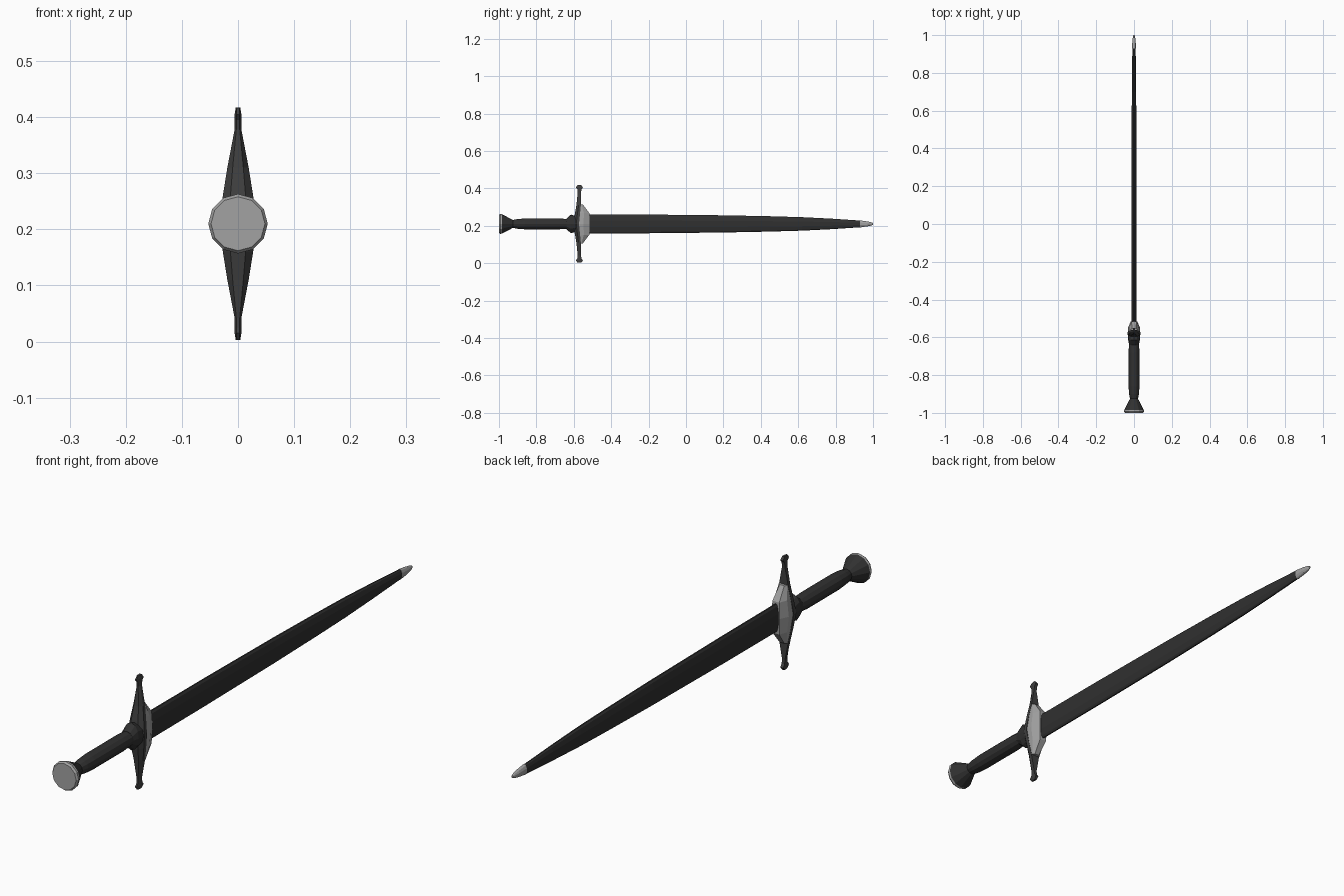
import bpy, bmesh, math

if "Cube" in bpy.data.objects:
    bpy.data.objects.remove(bpy.data.objects["Cube"])

Z0 = 0.21  # height of the sword's axis


def material(name, v):
    m = bpy.data.materials.new(name)
    m.diffuse_color = (v, v, v, 1)
    m.use_nodes = True
    m.node_tree.nodes["Principled BSDF"].inputs["Base Color"].default_value = m.diffuse_color
    return m


BLACK = material("black leather", 0.03)
IRON = material("dark iron", 0.05)
STEEL = material("grey steel", 0.36)


def loft(name, rings, mats, rule=None):
    """Skin a list of equal-length point rings, cap both ends."""
    bm = bmesh.new()
    loops = [[bm.verts.new(p) for p in r] for r in rings]
    n = len(loops[0])
    for a, b in zip(loops, loops[1:]):
        for i in range(n):
            j = (i + 1) % n
            bm.faces.new((a[i], a[j], b[j], b[i]))
    bm.faces.new(loops[0])
    bm.faces.new(loops[-1])
    bmesh.ops.recalc_face_normals(bm, faces=bm.faces)
    if rule:
        for f in bm.faces:
            f.material_index = rule(f.calc_center_median())
    me = bpy.data.meshes.new(name)
    bm.to_mesh(me)
    bm.free()
    for m in mats:
        me.materials.append(m)
    ob = bpy.data.objects.new(name, me)
    bpy.context.collection.objects.link(ob)
    return ob


def ellipse(y, rx, rz, n=12):
    return [(rx * math.cos(math.tau * i / n), y, Z0 + rz * math.sin(math.tau * i / n))
            for i in range(n)]


def lens(y, rx, rz):
    """Flattened scabbard section with narrow edges."""
    shape = [(1, 0.35), (.6, .85), (.2, 1), (-.2, 1), (-.6, .85), (-1, .35)]
    shape += [(-x, -z) for x, z in shape]
    return [(x * rx, y, Z0 + z * rz) for x, z in shape]


# Scabbard with a steel tip
loft("scabbard", [lens(*s) for s in (
    (-.56, .012, .051), (-.2, .012, .05), (.2, .012, .046), (.45, .012, .041),
    (.62, .012, .036), (.78, .010, .028), (.93, .009, .018))], [BLACK])
loft("scabbard_tip", [lens(*s) for s in (
    (.93, .010, .019), (.97, .009, .013), (.99, .006, .009), (1.0, .003, .005))], [STEEL])

# Grip, flared pommel with a steel end cap, and collar, all round
loft("grip", [ellipse(y, r, r) for y, r in (
    (-.925, .021), (-.9, .026), (-.86, .029), (-.68, .029), (-.645, .027), (-.62, .025))], [BLACK])
loft("pommel", [ellipse(y, r, r) for y, r in (
    (-.985, .052), (-.95, .034), (-.925, .021), (-.91, .018))], [BLACK])
loft("pommel_cap", [ellipse(y, r, r) for y, r in (
    (-1.0, .048), (-.993, .053), (-.985, .052))], [STEEL])
loft("collar", [ellipse(*s) for s in (
    (-.64, .026, .028), (-.615, .031, .05), (-.58, .032, .038))], [BLACK])


# Crossguard: tapering arms with small knobs, mirrored about the axis
def guard_ring(z, yc, hx, hy):
    return [(-hx, yc + hy, z), (-hx, yc, z), (-hx * .5, yc - hy, z),
            (hx * .5, yc - hy, z), (hx, yc, z), (hx, yc + hy, z)]


arm = [(.05, -.581, .027, .014), (.1, -.574, .019, .012), (.168, -.57, .006, .009),
       (.185, -.57, .006, .011), (.195, -.57, .006, .019), (.207, -.57, .004, .010)]
rings = [guard_ring(Z0 - h, *s) for h, *s in reversed(arm)]
rings.append(guard_ring(Z0, -.587, .034, .015))
rings += [guard_ring(Z0 + h, *s) for h, *s in arm]
loft("crossguard", rings, [IRON])


# Steel locket plate between guard and scabbard, bowed with the guard
def locket_ring(h, y0, y1, hx):
    return [(-hx, y0, Z0 + h), (hx, y0, Z0 + h), (hx, (y0 + y1) / 2, Z0 + h),
            (hx * .55, y1, Z0 + h), (-hx * .55, y1, Z0 + h), (-hx, (y0 + y1) / 2, Z0 + h)]


loft("locket", [locket_ring(*s) for s in (
    (-.105, -.566, -.552, .017), (-.058, -.575, -.517, .025), (0, -.58, -.515, .031),
    (.058, -.575, -.517, .025), (.105, -.566, -.552, .017))], [STEEL])
